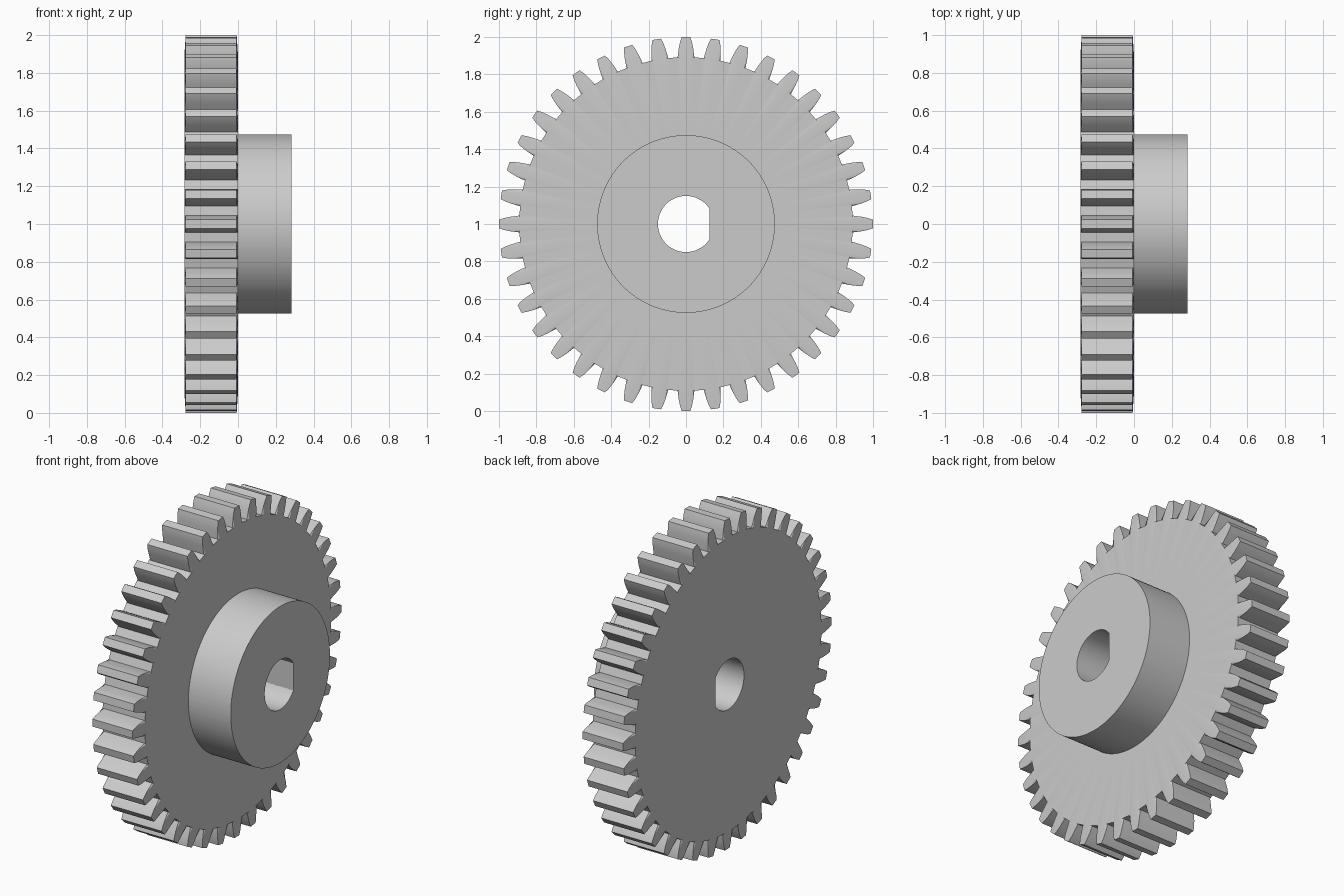
import bpy
import bmesh
import math

cube = bpy.data.objects.get("Cube")
if cube:
    bpy.data.objects.remove(cube, do_unlink=True)

# Main dimensions
TEETH = 40
HALF = 0.284
CHAMFER = 0.007
ROOT_R, HUB_R, BORE_R, FLAT = 0.892, 0.475, 0.15, 0.125
# Half of a tooth flank: angle from tooth centre in degrees, radius
FLANK = [(2.9, ROOT_R), (2.3, 0.945), (1.85, 0.975), (1.3, 1.0)]
TOOTH = [(-a, r) for a, r in FLANK] + [(a, r) for a, r in reversed(FLANK)]

# Shared angular samples, measured from +y towards +z
samples = [(math.radians(360 / TEETH * i + a), r)
           for i in range(TEETH) for a, r in TOOTH]
angles = [a for a, r in samples]
toothed = [r for a, r in samples]

# D-shaped bore: move the nearest samples onto the corners of the flat
bore_angles = list(angles)
corner = math.acos(FLAT / BORE_R)
for target in (corner, 2 * math.pi - corner):
    nearest = min(range(len(angles)), key=lambda i: abs(angles[i] - target))
    bore_angles[nearest] = target
bore = [min(BORE_R, FLAT / math.cos(a)) if math.cos(a) > 0 else BORE_R
        for a in bore_angles]

bm = bmesh.new()


def ring(x, radii, angs=angles):
    return [bm.verts.new((x, r * math.cos(a), 1 + r * math.sin(a)))
            for a, r in zip(angs, radii)]


count = len(angles)
root = [ROOT_R] * count
hub = [HUB_R] * count

# Closed sequence of rings: back face, chamfered teeth, front face, hub, bore
rings = [
    ring(-HALF, bore, bore_angles),
    ring(-HALF, root),
    ring(-HALF + CHAMFER, toothed),
    ring(-CHAMFER, toothed),
    ring(0, root),
    ring(0, hub),
    ring(HALF, hub),
    ring(HALF, bore, bore_angles),
]
for k, first in enumerate(rings):
    second = rings[(k + 1) % len(rings)]
    for i in range(count):
        j = (i + 1) % count
        bm.faces.new((first[i], first[j], second[j], second[i]))
bmesh.ops.recalc_face_normals(bm, faces=bm.faces)

mesh = bpy.data.meshes.new("spur_gear")
bm.to_mesh(mesh)
bm.free()

# Plain grey metal
mat = bpy.data.materials.new("light_grey")
mat.use_nodes = True
colour = (0.6, 0.6, 0.6, 1)
mat.diffuse_color = colour
mat.node_tree.nodes["Principled BSDF"].inputs["Base Color"].default_value = colour
mesh.materials.append(mat)

gear = bpy.data.objects.new("spur_gear", mesh)
bpy.context.collection.objects.link(gear)
bpy.ops.object.select_all(action='DESELECT')
gear.select_set(True)
bpy.context.view_layer.objects.active = gear
bpy.ops.object.shade_smooth_by_angle(angle=math.radians(20))
